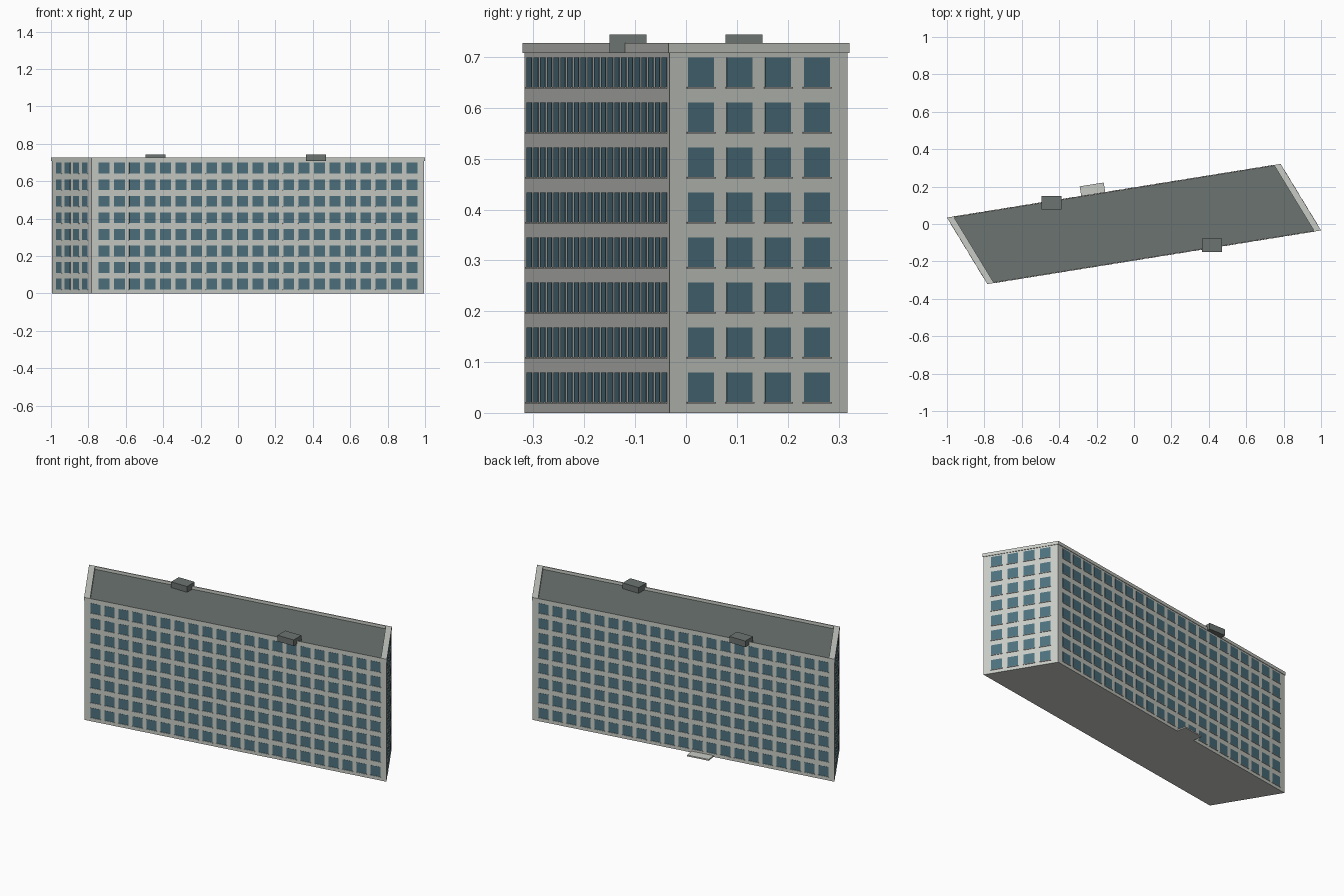
import bpy, bmesh
from mathutils import Vector, Matrix

cube = bpy.data.objects.get("Cube")
if cube:
    bpy.data.objects.remove(cube)


def material(name, rgb):
    m = bpy.data.materials.new(name)
    m.use_nodes = True
    m.diffuse_color = (*rgb, 1)
    m.node_tree.nodes["Principled BSDF"].inputs["Base Color"].default_value = (*rgb, 1)
    return m


CONCRETE = material("pale concrete", (0.58, 0.60, 0.56))
GLASS = material("blue glass", (0.075, 0.165, 0.21))
ROOFING = material("dark roofing", (0.15, 0.175, 0.165))

# Slanted footprint: half vectors along the long and the short walls
CORNER_A, CORNER_B = Vector((-0.782, -0.318, 0)), Vector((0.995, -0.032, 0))
LONG = (CORNER_B - CORNER_A) / 2
SHORT = (-CORNER_A - CORNER_B) / 2
UP = Vector((0, 0, 1))
AREA = LONG.cross(SHORT).z
LONG_STEP = SHORT.length / AREA      # distance from the end walls in LONG units
SHORT_STEP = LONG.length / AREA      # distance from the long walls in SHORT units
ROOF_Z, TOP_Z = 0.708, 0.727


def add_prism(bm, base, z0, z1):
    low = [bm.verts.new((p.x, p.y, z0)) for p in base]
    high = [bm.verts.new((p.x, p.y, z1)) for p in base]
    bm.faces.new(low[::-1])
    bm.faces.new(high)
    for i in range(len(base)):
        j = (i + 1) % len(base)
        bm.faces.new((low[i], low[j], high[j], high[i]))


def finish(name, bm, mat):
    bmesh.ops.recalc_face_normals(bm, faces=bm.faces)
    mesh = bpy.data.meshes.new(name)
    bm.to_mesh(mesh)
    bm.free()
    mesh.materials.append(mat)
    obj = bpy.data.objects.new(name, mesh)
    bpy.context.scene.collection.objects.link(obj)
    return obj


def prism(name, base, z0, z1, mat):
    bm = bmesh.new()
    add_prism(bm, base, z0, z1)
    return finish(name, bm, mat)


def slanted(s0, s1, t0, t1):
    return [LONG * s + SHORT * t for s, t in ((s0, t0), (s1, t0), (s1, t1), (s0, t1))]


def rectangle(x, y, w, d):
    return [Vector((x + i * w / 2, y + j * d / 2, 0))
            for i, j in ((-1, -1), (1, -1), (1, 1), (-1, 1))]


# Main block and roof deck
prism("building_block", slanted(-1, 1, -1, 1), 0, ROOF_Z, CONCRETE)
inner_s, inner_t = 1 - 0.03 * LONG_STEP, 1 - 0.003 * SHORT_STEP
outer_s, outer_t = 1 + 0.003 * LONG_STEP, 1 + 0.003 * SHORT_STEP
prism("roof_deck", slanted(-inner_s, inner_s, -inner_t, inner_t),
      ROOF_Z - 0.002, ROOF_Z + 0.002, ROOFING)

# Parapet: thin along the long walls, wide at the ends
for side, label in ((-1, "front"), (1, "back")):
    prism(label + "_parapet", slanted(-inner_s, inner_s, side * inner_t, side * outer_t),
          ROOF_Z, TOP_Z, CONCRETE)
for side, label in ((-1, "right"), (1, "left")):
    prism(label + "_parapet", slanted(side * inner_s, side * outer_s, -outer_t, outer_t),
          ROOF_Z, TOP_Z, CONCRETE)


# Windows and sills on one wall, as a grid of thin plates
def wall_grid(start, end, columns, first, width, grow, depth, z_low, z_high):
    bm = bmesh.new()
    along = (end - start).normalized()
    out = along.cross(UP)
    for c in range(columns):
        t = first + (1 - 2 * first) * c / (columns - 1)
        mid = start.lerp(end, t)
        half = along * (width / 2 + grow)
        base = [mid - half - out * 0.001, mid - half + out * depth,
                mid + half + out * depth, mid + half - out * 0.001]
        for row in range(8):
            z = 0.0217 + 0.0885 * row
            add_prism(bm, base, z + z_low, z + z_high)
    return bm


corners = [CORNER_A, CORNER_B, -CORNER_A, -CORNER_B]
for i, label in enumerate(("front", "left", "back", "right")):
    columns, first = (21, 0.0365) if i % 2 == 0 else (4, 0.174)
    a, b = corners[i], corners[(i + 1) % 4]
    finish(label + "_windows",
           wall_grid(a, b, columns, first, 0.059, 0, 0.001, 0, 0.058), GLASS)
    finish(label + "_sills",
           wall_grid(a, b, columns, first, 0.059, 0.003, 0.004, -0.003, 0), CONCRETE)

# Rooftop housings
prism("front_roof_housing", rectangle(0.417, -0.114, 0.105, 0.072), ROOF_Z, 0.744, ROOFING)
prism("back_roof_housing", rectangle(-0.441, 0.114, 0.105, 0.072), ROOF_Z, 0.744, ROOFING)

# Entrance step at the back wall
wall_dir = LONG.normalized()
outward = UP.cross(wall_dir)
middle = LONG * -0.125 + SHORT
prism("entrance_step",
      [middle + wall_dir * u + outward * v
       for u, v in ((-0.065, 0), (0.065, 0), (0.065, 0.055), (-0.065, 0.055))],
      0, 0.008, CONCRETE)
